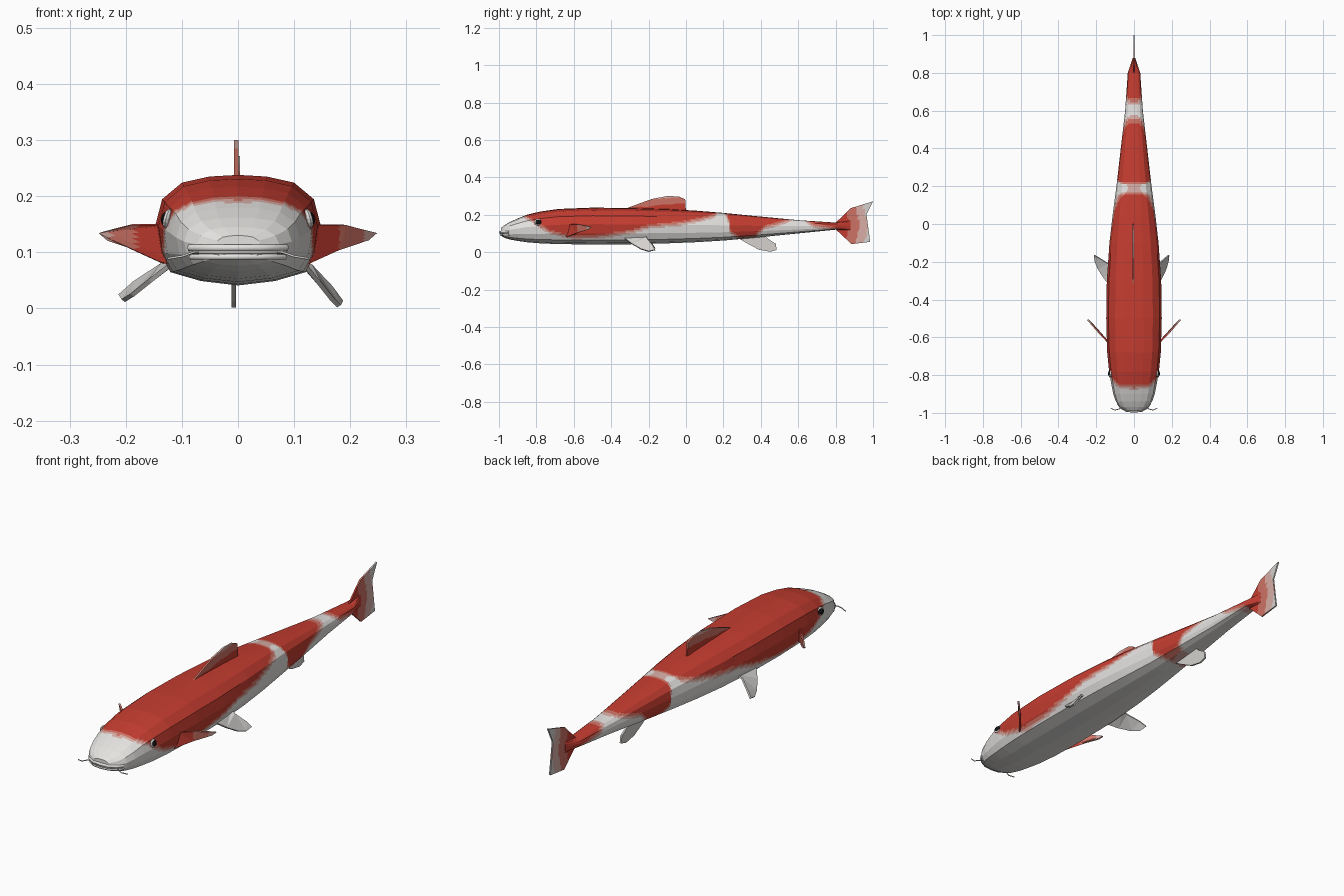
import bpy, bmesh
from mathutils import Vector

cube = bpy.data.objects.get("Cube")
if cube:
    bpy.data.objects.remove(cube)


def material(name, r, g, b):
    m = bpy.data.materials.new(name)
    m.use_nodes = True
    m.diffuse_color = (r, g, b, 1)
    bsdf = next(n for n in m.node_tree.nodes if n.type == 'BSDF_PRINCIPLED')
    bsdf.inputs["Base Color"].default_value = (r, g, b, 1)
    bsdf.inputs["Roughness"].default_value = 0.7
    return m


RED, SALMON, PINK, WHITE, FIN, BLACK = range(6)
MATS = [material("red", .56, .046, .03), material("salmon", .62, .17, .13),
        material("pale_pink", .69, .42, .38), material("white", .78, .77, .75),
        material("fin_white", .66, .64, .62), material("black", .006, .006, .006)]


def finish(name, bm, rule):
    """Turn a bmesh into an object and colour its faces by a rule on their centres."""
    bmesh.ops.recalc_face_normals(bm, faces=bm.faces[:])
    for f in bm.faces:
        f.material_index = rule(f.calc_center_median())
    me = bpy.data.meshes.new(name)
    bm.to_mesh(me)
    bm.free()
    for m in MATS:
        me.materials.append(m)
    ob = bpy.data.objects.new(name, me)
    bpy.context.scene.collection.objects.link(ob)
    return ob


def lerp(a, b, t):
    return [p + (q - p) * t for p, q in zip(a, b)]


def sample(table, y):
    for a, b in zip(table, table[1:]):
        if y <= b[0]:
            return lerp(a, b, (y - a[0]) / (b[0] - a[0]))[1]
    return table[-1][1]


# Lower edge of the red back: y, z
EDGE = [(-1, .3), (-.88, .21), (-.84, .185), (-.73, .115), (-.6, .085), (-.45, .09),
        (-.3, .115), (-.19, .145), (-.03, .16), (.07, .18), (.15, .2), (.175, .228),
        (.205, .225), (.225, .19), (.24, .11), (.29, .08), (.37, .09), (.42, .14),
        (.5, .16), (.55, .178), (.6, .205), (.64, .18), (.68, .15), (.8, .13), (.83, .09)]


def body_colour(c):
    d = c.z - sample(EDGE, c.y)
    return RED if d > .004 else SALMON if d > -.007 else PINK if d > -.018 else WHITE


# Body stations: y, half width, bottom, top
STATIONS = [(-.99, .04, .088, .13), (-.97, .073, .076, .145), (-.94, .096, .067, .162),
            (-.9, .11, .06, .18), (-.85, .12, .053, .2), (-.78, .132, .047, .217),
            (-.68, .142, .043, .231), (-.5, .147, .041, .238), (-.3, .144, .042, .236),
            (-.1, .13, .047, .23), (.05, .113, .053, .222), (.2, .093, .062, .21),
            (.4, .07, .08, .19), (.6, .047, .1, .171), (.8, .033, .12, .158),
            (.88, .006, .115, .168)]
# Half cross-section: width share, height share
HALF = [(0, 1), (.35, .985), (.68, .93), (.92, .78), (1, .55), (.95, .3), (.82, .12), (.45, .04), (0, 0)]
RING = HALF + [(-x, z) for x, z in HALF[-2:0:-1]]
FINE = [lerp(a, b, k / 5) for a, b in zip(RING, RING[1:] + RING[:1]) for k in range(5)]

rows = []
for a, b in zip(STATIONS, STATIONS[1:]):
    n = max(1, round((b[0] - a[0]) / .011))
    rows += [lerp(a, b, k / n) for k in range(n)]
rows.append(STATIONS[-1])

bm = bmesh.new()
rings = [[bm.verts.new((x * w, y, lo + z * (hi - lo))) for x, z in FINE] for y, w, lo, hi in rows]
for r, s in zip(rings, rings[1:]):
    for i in range(len(r)):
        j = (i + 1) % len(r)
        bm.faces.new((r[i], r[j], s[j], s[i]))
bm.faces.new(rings[0])
bm.faces.new(rings[-1])
finish("body", bm, body_colour)


def fin(name, outline, rule, thick=.008):
    """Thin fin from an outline, cut finely enough to carry colour bands."""
    bm = bmesh.new()
    face = bm.faces.new([bm.verts.new(p) for p in outline])
    bmesh.ops.triangulate(bm, faces=[face])
    bmesh.ops.subdivide_edges(bm, edges=bm.edges[:], cuts=7, use_grid_fill=True)
    ob = finish(name, bm, rule)
    mod = ob.modifiers.new("thickness", 'SOLIDIFY')
    mod.thickness = thick
    mod.offset = 0
    return ob


def bands(value, *limits):
    """Step through red, salmon, pale pink and fin white as value grows."""
    return [RED, SALMON, PINK, FIN][sum(value > k for k in limits)]


# Fins on the centre line: y, z
fin("dorsal_fin", [(-.003, y, z) for y, z in
                   [(-.33, .23), (-.25, .26), (-.18, .285), (-.1, .3), (-.04, .298), (-.005, .283),
                    (-.003, .25), (0, .22)]],
    lambda c: bands(c.z - .08 * c.y, .262, .297))
fin("tail_fin", [(0, y, z) for y, z in
                 [(.8, .157), (.88, .235), (1, .272), (.965, .2), (.938, .145), (.985, .055),
                  (.885, .043), (.8, .122)]],
    lambda c: bands(c.y + .25 * abs(c.z - .14), .875, .93, .975), .007)
fin("anal_fin", [(-.008, y, z) for y, z in
                 [(.27, .08), (.33, .045), (.39, .013), (.45, .002), (.485, .012), (.48, .045),
                  (.44, .07), (.42, .09)]],
    lambda c: FIN)

# Paired fins
PECTORAL = [(.125, -.64, .08), (.13, -.63, .149), (.19, -.57, .149), (.245, -.507, .135),
            (.23, -.52, .122), (.18, -.575, .105)]
PELVIC = [(.115, -.34, .082), (.145, -.29, .045), (.168, -.24, .016), (.18, -.2, .004),
          (.184, -.165, .012), (.165, -.18, .038), (.13, -.21, .075), (.11, -.21, .085)]
for side, label, spread in ((1, "left", 0), (-1, "right", .38)):
    fin(label + "_pectoral_fin", [(side * x, y, z) for x, y, z in PECTORAL],
        lambda c: bands(abs(c.x), .178, .222))
    fin(label + "_pelvic_fin",
        [(side * (x + max(0, x - .115) * spread), y, z + max(0, x - .115) * spread * .4)
         for x, y, z in PELVIC], lambda c: FIN)

    # Eye: pale rim plate with a dark ball
    for part, size, colour, out in (("eye_rim", (.008, .022, .018), WHITE, .125),
                                    ("eye", (.01, .018, .014), BLACK, .127)):
        bm = bmesh.new()
        bmesh.ops.create_uvsphere(bm, u_segments=12, v_segments=8, radius=1)
        bmesh.ops.scale(bm, vec=size, verts=bm.verts)
        ob = finish(label + "_" + part, bm, lambda c, k=colour: k)
        ob.location = (side * out, -.79, .16)
        ob.rotation_euler = (0, side * -.25, side * .16)


def tube(name, points, radius, colour):
    cu = bpy.data.curves.new(name, 'CURVE')
    cu.dimensions = '3D'
    cu.bevel_depth = radius
    cu.bevel_resolution = 1
    cu.use_fill_caps = True
    sp = cu.splines.new('POLY')
    sp.points.add(len(points) - 1)
    for p, q in zip(sp.points, points):
        p.co = (*q, 1)
    cu.materials.append(MATS[colour])
    bpy.context.scene.collection.objects.link(bpy.data.objects.new(name, cu))


# Lips around the snout, and the barbels
LIP = [(-.085, -.948), (-.068, -.972), (-.038, -.988), (0, -.992), (.038, -.988), (.068, -.972), (.085, -.948)]
tube("upper_lip", [(x, y, .108) for x, y in LIP], .007, WHITE)
tube("lower_lip", [(x * .97, y + .003, .092) for x, y in LIP], .006, WHITE)
tube("mouth_line", [(x, y - .002, .1) for x, y in LIP], .003, FIN)
for side, label in ((1, "left"), (-1, "right")):
    tube(label + "_barbel", [(side * x, y, z) for x, y, z in
                             [(.06, -.965, .102), (.08, -.98, .1), (.1, -.985, .093), (.125, -.975, .089)]],
         .0022, FIN)
